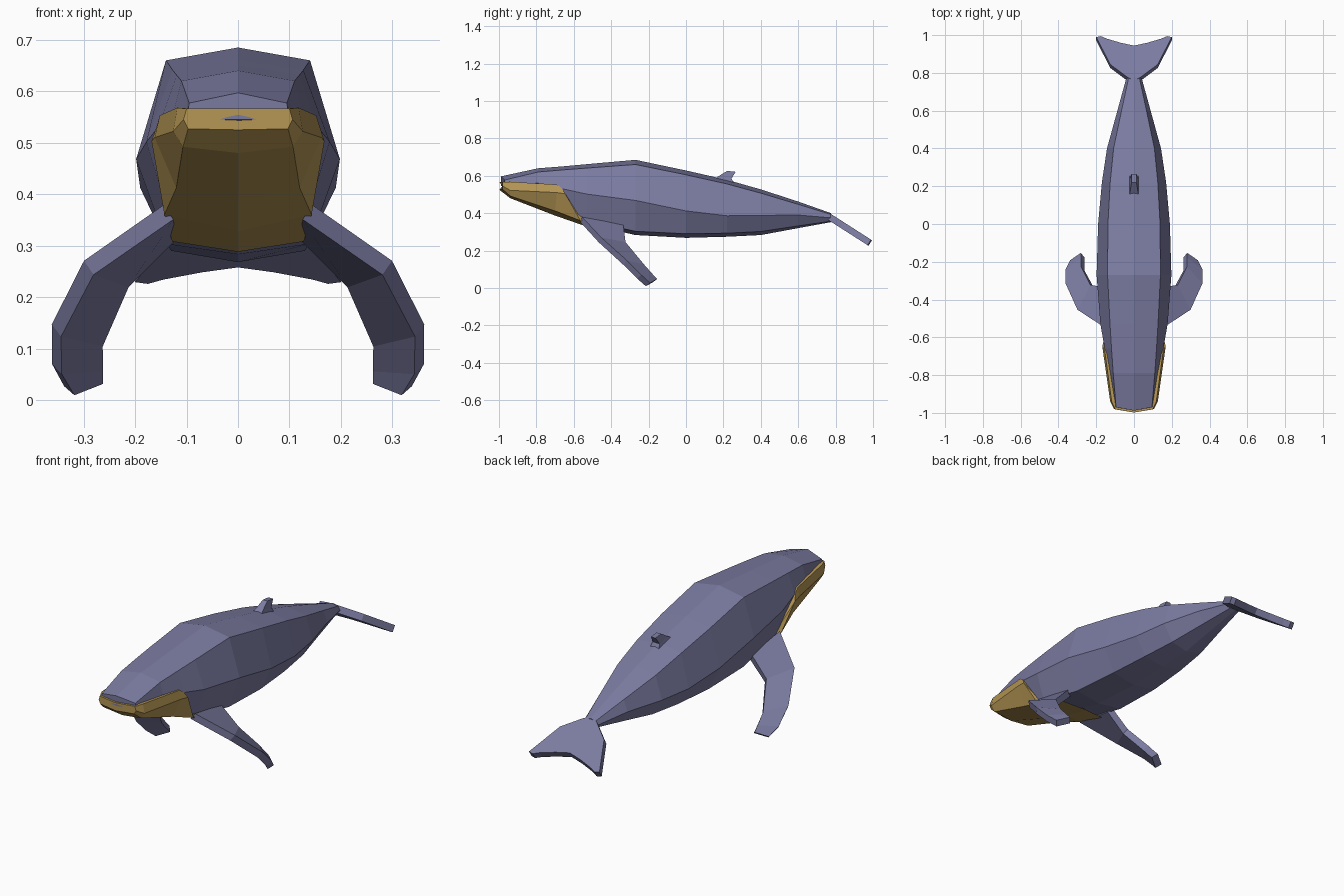
import bpy, bmesh


def material(name, rgb):
    m = bpy.data.materials.new(name)
    m.diffuse_color = (*rgb, 1)
    return m


BLUE = material("blue_grey", (0.20, 0.20, 0.36))
OCHRE = material("ochre", (0.47, 0.31, 0.09))


def make(name, verts, faces, mat):
    me = bpy.data.meshes.new(name)
    me.from_pydata(verts, [], faces)
    bm = bmesh.new()
    bm.from_mesh(me)
    bmesh.ops.recalc_face_normals(bm, faces=bm.faces)
    bm.to_mesh(me)
    bm.free()
    me.materials.append(mat)
    ob = bpy.data.objects.new(name, me)
    bpy.context.collection.objects.link(ob)
    return ob


def loft(name, halves, mat):
    """Mirror half sections (top centre ... bottom centre) into rings and skin them."""
    rings = [h + [(-x, y, z) for x, y, z in h[-2:0:-1]] for h in halves]
    n = len(rings[0])
    faces = [(r * n + i, r * n + (i + 1) % n, (r + 1) * n + (i + 1) % n, (r + 1) * n + i)
             for r in range(len(rings) - 1) for i in range(n)]
    last = (len(rings) - 1) * n
    faces += [tuple(range(n))[::-1], tuple(range(last, last + n))]
    return make(name, [p for r in rings for p in r], faces, mat)


def solidify(ob, t):
    m = ob.modifiers.new("thickness", "SOLIDIFY")
    m.thickness = t
    m.offset = 0


# Body: y, nose bow, top z, shoulder x z, side x z, low x z, bottom z
sections = [
    (-0.970, 0.018, 0.597, 0.095, 0.577, 0.097, 0.562, 0.080, 0.545, 0.545),
    (-0.79, 0, 0.640, 0.110, 0.620, 0.125, 0.560, 0.100, 0.510, 0.490),
    (-0.66, 0, 0.650, 0.119, 0.631, 0.155, 0.530, 0.115, 0.420, 0.400),
    (-0.53, 0, 0.662, 0.127, 0.641, 0.178, 0.502, 0.135, 0.360, 0.342),
    (-0.27, 0, 0.685, 0.140, 0.660, 0.198, 0.468, 0.138, 0.303, 0.283),
    (0.00, 0, 0.628, 0.138, 0.605, 0.190, 0.412, 0.130, 0.290, 0.268),
    (0.22, 0, 0.578, 0.126, 0.556, 0.170, 0.386, 0.112, 0.293, 0.274),
    (0.40, 0, 0.527, 0.108, 0.507, 0.143, 0.388, 0.090, 0.302, 0.283),
    (0.60, 0, 0.462, 0.066, 0.447, 0.088, 0.390, 0.055, 0.332, 0.320),
    (0.775, 0, 0.400, 0.028, 0.393, 0.040, 0.375, 0.025, 0.357, 0.352),
]
loft("body", [[(0, y - b, zt), (xs, y, zs), (xm, y, zm), (xl, y, zl), (0, y - b, zb)]
              for y, b, zt, xs, zs, xm, zm, xl, zl, zb in sections], BLUE)

# Lower jaw and throat
loft("lower_jaw", [
    [(0, -0.998, 0.566), (0.100, -0.980, 0.566), (0.106, -0.980, 0.545), (0.097, -0.980, 0.527), (0, -0.998, 0.525)],
    [(0, -0.94, 0.565), (0.118, -0.94, 0.568), (0.126, -0.94, 0.522), (0.107, -0.94, 0.492), (0, -0.94, 0.480)],
    [(0, -0.69, 0.545), (0.152, -0.69, 0.553), (0.162, -0.69, 0.510), (0.120, -0.70, 0.412), (0, -0.70, 0.387)],
    [(0, -0.66, 0.520), (0.157, -0.665, 0.535), (0.168, -0.645, 0.503), (0.143, -0.565, 0.360), (0, -0.53, 0.328)],
    [(0, -0.60, 0.480), (0.120, -0.640, 0.500), (0.130, -0.580, 0.400), (0.128, -0.400, 0.308), (0, -0.365, 0.288)],
], OCHRE)

# Flippers: (leading edge, trailing edge) stations
stations = [((0.135, -0.560, 0.365), (0.130, -0.340, 0.325)),
            ((0.290, -0.460, 0.257), (0.222, -0.330, 0.232)),
            ((0.353, -0.325, 0.135), (0.272, -0.235, 0.115)),
            ((0.352, -0.250, 0.060), (0.272, -0.190, 0.065)),
            ((0.328, -0.203, 0.018), (0.272, -0.165, 0.040))]
for side, s in (("right", 1), ("left", -1)):
    verts = [(s * x, y, z) for pair in stations for x, y, z in pair]
    faces = [(2 * i, 2 * i + 1, 2 * i + 3, 2 * i + 2) for i in range(len(stations) - 1)]
    solidify(make(side + "_flipper", verts, faces, BLUE), 0.035)

# Tail fluke: sloping plate, quads outward from the centre line
edge = [((0, 0.75), (0, 0.935)), ((0.038, 0.77), (0.07, 0.95)),
        ((0.125, 0.835), (0.145, 0.972)), ((0.200, 0.980), (0.175, 0.985))]
pairs = [((-a[0], a[1]), (-b[0], b[1])) for a, b in edge[:0:-1]] + edge
verts = [(x, y, 0.378 - 0.64 * (y - 0.77)) for pair in pairs for x, y in pair]
faces = [(2 * i, 2 * i + 1, 2 * i + 3, 2 * i + 2) for i in range(len(pairs) - 1)]
solidify(make("tail_fluke", verts, faces, BLUE), 0.035)

# Dorsal fin: hooked rings of front y z, rear y z, half width
fin = [(0.13, 0.570, 0.27, 0.535, 0.030), (0.175, 0.598, 0.243, 0.585, 0.020), (0.22, 0.626, 0.266, 0.621, 0.013)]
verts = [p for fy, fz, ry, rz, w in fin
         for p in ((-w, fy, fz), (w, fy, fz), (w, ry, rz), (-w, ry, rz))]
faces = [(4 * r + i, 4 * r + (i + 1) % 4, 4 * r + 4 + (i + 1) % 4, 4 * r + 4 + i)
         for r in range(2) for i in range(4)] + [(3, 2, 1, 0), (8, 9, 10, 11)]
make("dorsal_fin", verts, faces, BLUE)
